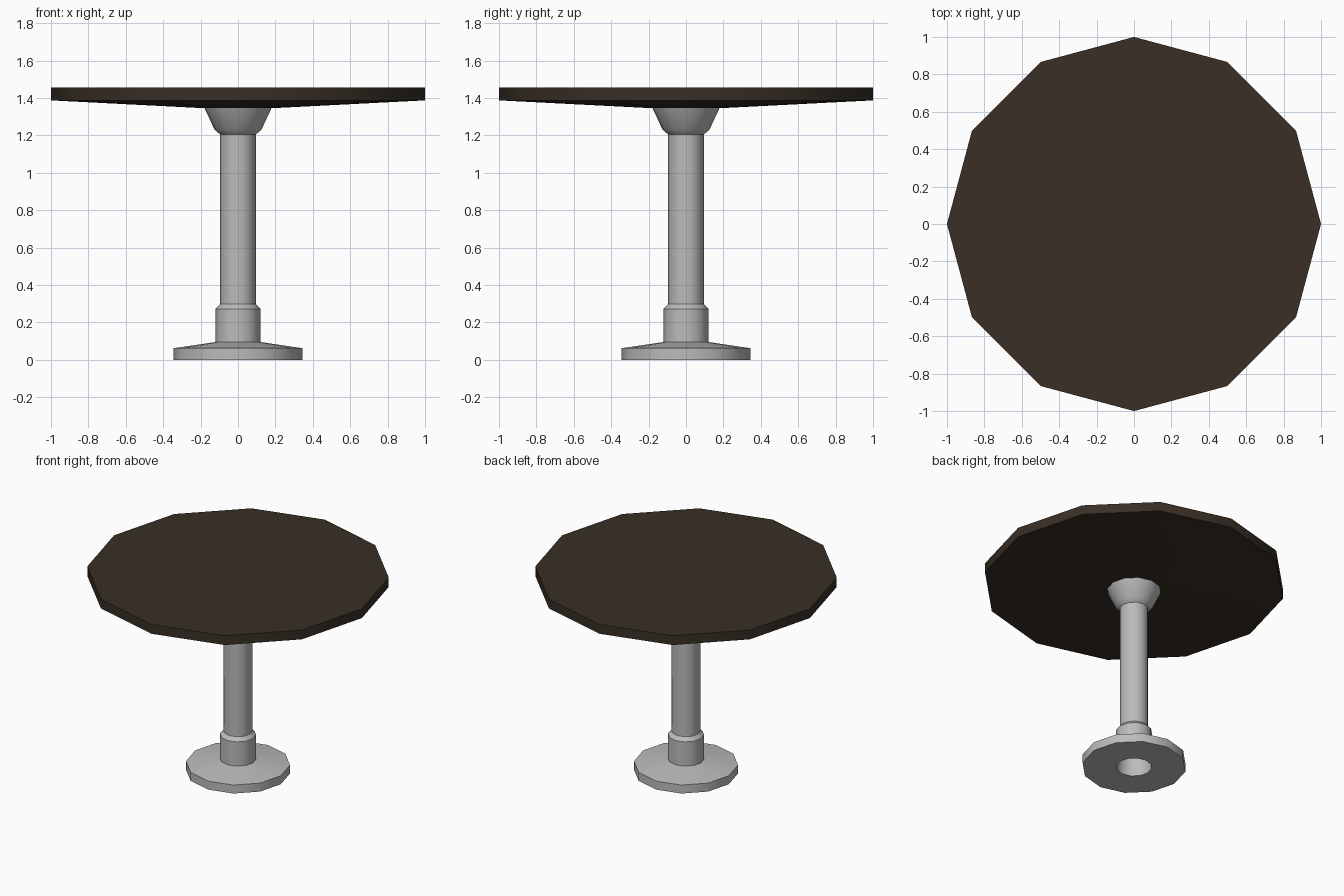
import bpy, bmesh, math

if "Cube" in bpy.data.objects:
    bpy.data.objects.remove(bpy.data.objects["Cube"])

SIDES = 12


def material(name, rgb):
    m = bpy.data.materials.new(name)
    m.diffuse_color = (*rgb, 1)
    m.use_nodes = True
    m.node_tree.nodes["Principled BSDF"].inputs["Base Color"].default_value = m.diffuse_color
    return m


def lathe(name, profile, mat, closed=False):
    """Turn (radius, z) points round the z axis; radius 0 becomes a single pole."""
    bm = bmesh.new()
    rings = []
    for r, z in profile:
        if r == 0:
            rings.append([bm.verts.new((0, 0, z))] * SIDES)
        else:
            rings.append([bm.verts.new((r * math.cos(math.tau * i / SIDES),
                                        r * math.sin(math.tau * i / SIDES), z))
                          for i in range(SIDES)])
    pairs = list(zip(rings, rings[1:]))
    if closed:
        pairs.append((rings[-1], rings[0]))
    for a, b in pairs:
        for i in range(SIDES):
            j = (i + 1) % SIDES
            bm.faces.new(list(dict.fromkeys((a[i], a[j], b[j], b[i]))))
    bmesh.ops.recalc_face_normals(bm, faces=bm.faces)
    mesh = bpy.data.meshes.new(name)
    bm.to_mesh(mesh)
    bm.free()
    mesh.materials.append(mat)
    ob = bpy.data.objects.new(name, mesh)
    bpy.context.collection.objects.link(ob)
    bpy.ops.object.select_all(action='DESELECT')
    ob.select_set(True)
    bpy.context.view_layer.objects.active = ob
    bpy.ops.object.shade_smooth_by_angle(angle=math.radians(35))
    return ob


wood = material("dark wood", (0.04, 0.028, 0.019))
metal = material("grey metal", (0.5, 0.5, 0.5))

# Table top with a slightly conical underside
lathe("table_top", [(0, 1.345), (0.18, 1.345), (1, 1.387), (1, 1.455), (0, 1.455)], wood)

# Flared bracket under the top
lathe("top_bracket", [(0.095, 1.205), (0.125, 1.23), (0.18, 1.347)], metal)

# Column
lathe("column", [(0.095, 0.28), (0.095, 1.215)], metal)

# Foot disc and collar, open underneath
lathe("foot", [(0.118, 0), (0.345, 0), (0.345, 0.062), (0.12, 0.095),
               (0.12, 0.272), (0.095, 0.298), (0.093, 0.29), (0.118, 0.268)],
      metal, closed=True)
